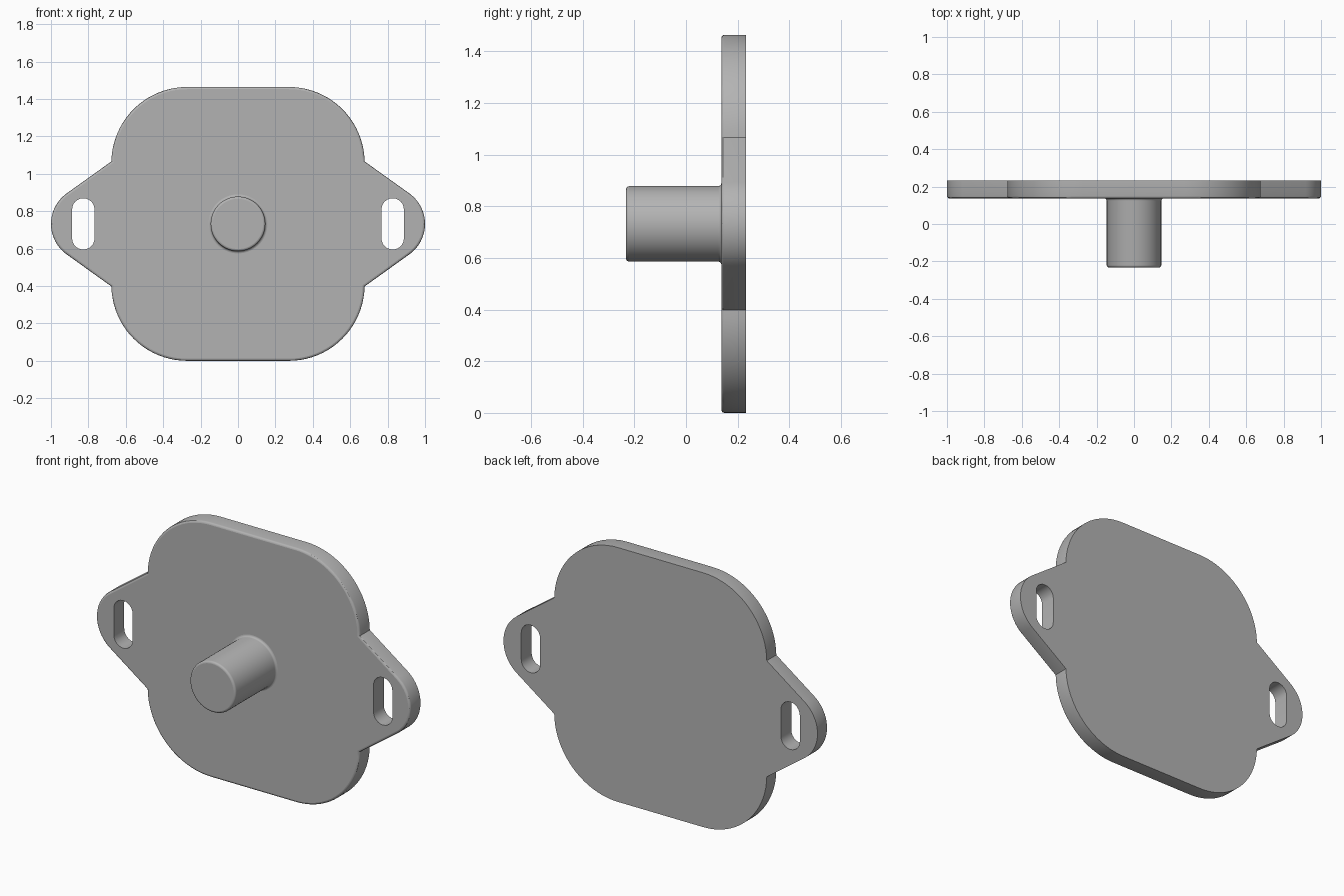
import bpy, bmesh, math
from mathutils import Matrix, Vector

cube = bpy.data.objects.get("Cube")
if cube:
    bpy.data.objects.remove(cube)

MID_Z = 0.732
FRONT, BACK = 0.137, 0.232
FILLET = 0.012

grey = bpy.data.materials.new("plain_grey")
grey.use_nodes = True
grey.diffuse_color = (0.45, 0.45, 0.45, 1)
grey.node_tree.nodes["Principled BSDF"].inputs["Base Color"].default_value = grey.diffuse_color


def arc(cx, cz, r, start, end, n):
    """Points along an arc, angles in degrees."""
    angles = [math.radians(start + (end - start) * i / n) for i in range(n + 1)]
    return [(cx + r * math.cos(a), cz + r * math.sin(a)) for a in angles]


def prism(bm, outline, y0, y1):
    """Extrude a closed x-z outline from y0 to y1; return the front face."""
    front = bm.faces.new([bm.verts.new((x, y0, z + MID_Z)) for x, z in outline])
    back = bmesh.ops.extrude_face_region(bm, geom=[front], use_keep_orig=True)
    moved = [v for v in back["geom"] if isinstance(v, bmesh.types.BMVert)]
    bmesh.ops.translate(bm, verts=moved, vec=(0, y1 - y0, 0))
    bmesh.ops.recalc_face_normals(bm, faces=bm.faces)
    return front


def finish(bm, name):
    mesh = bpy.data.meshes.new(name)
    bm.to_mesh(mesh)
    bm.free()
    mesh.materials.append(grey)
    obj = bpy.data.objects.new(name, mesh)
    bpy.context.collection.objects.link(obj)
    return obj


def shade(obj, angle):
    """Smooth the rounded walls and keep the flat caps crisp."""
    bpy.ops.object.select_all(action="DESELECT")
    obj.select_set(True)
    bpy.context.view_layer.objects.active = obj
    bpy.ops.object.shade_smooth_by_angle(angle=math.radians(angle))
    for face in obj.data.polygons:
        if abs(face.normal.y) > 0.999:
            face.use_smooth = False


# Plate outline: one quarter, mirrored to the other three
ear = arc(0.8, 0, 0.2, 0, 54, 10)
corner = arc(0.272, 0.327, 0.405, 1, 90, 20)
quarter = ear + corner
upper = quarter + [(-x, z) for x, z in reversed(quarter)]
outline = upper + [(x, -z) for x, z in reversed(upper[1:-1])]

# Mounting plate with a rounded front rim
bm = bmesh.new()
rim = prism(bm, outline, FRONT, BACK)
bmesh.ops.bevel(bm, geom=list(rim.edges), offset=FILLET, offset_type="OFFSET",
                segments=3, profile=0.5, affect="EDGES")
plate = finish(bm, "mounting_plate")

# Slots cut through both ears
bm = bmesh.new()
for side in (-1, 1):
    slot = arc(0, 0.077, 0.06, 0, 180, 12) + arc(0, -0.077, 0.06, 180, 360, 12)
    prism(bm, [(x + side * 0.827, z) for x, z in slot], FRONT - 0.1, BACK + 0.1)
cutter = finish(bm, "slot_cutter")
cutter.hide_render = True

cut = plate.modifiers.new("slots", "BOOLEAN")
cut.object = cutter
cut.solver = "EXACT"
bpy.context.view_layer.objects.active = plate
bpy.ops.object.modifier_apply(modifier=cut.name)
bpy.data.objects.remove(cutter)
shade(plate, 30)

# Shaft: turned profile with a rounded tip and a small fillet at the plate
R, TIP = 0.146, -0.232
tip = [(x, y) for x, y in arc(R - FILLET, TIP + FILLET, FILLET, -90, 0, 4)]
root = [(x, y) for x, y in arc(R + FILLET, FRONT - FILLET, FILLET, 180, 90, 4)]
profile = [(0, TIP)] + tip + root + [(R + FILLET, FRONT + 0.01)]
bm = bmesh.new()
verts = [bm.verts.new((r, y, 0)) for r, y in profile]
edges = [bm.edges.new(pair) for pair in zip(verts, verts[1:])]
bmesh.ops.spin(bm, geom=verts + edges, axis=(0, 1, 0), cent=(0, 0, 0),
               angle=math.tau, steps=64, use_duplicate=False)
bmesh.ops.remove_doubles(bm, verts=bm.verts, dist=0.0005)
bmesh.ops.recalc_face_normals(bm, faces=bm.faces)
if min(bm.faces, key=lambda f: f.calc_center_median().y).normal.y > 0:
    bmesh.ops.reverse_faces(bm, faces=bm.faces)
bmesh.ops.transform(bm, matrix=Matrix.Translation(Vector((0, 0, MID_Z))), verts=bm.verts)
shaft = finish(bm, "shaft")
shade(shaft, 40)
